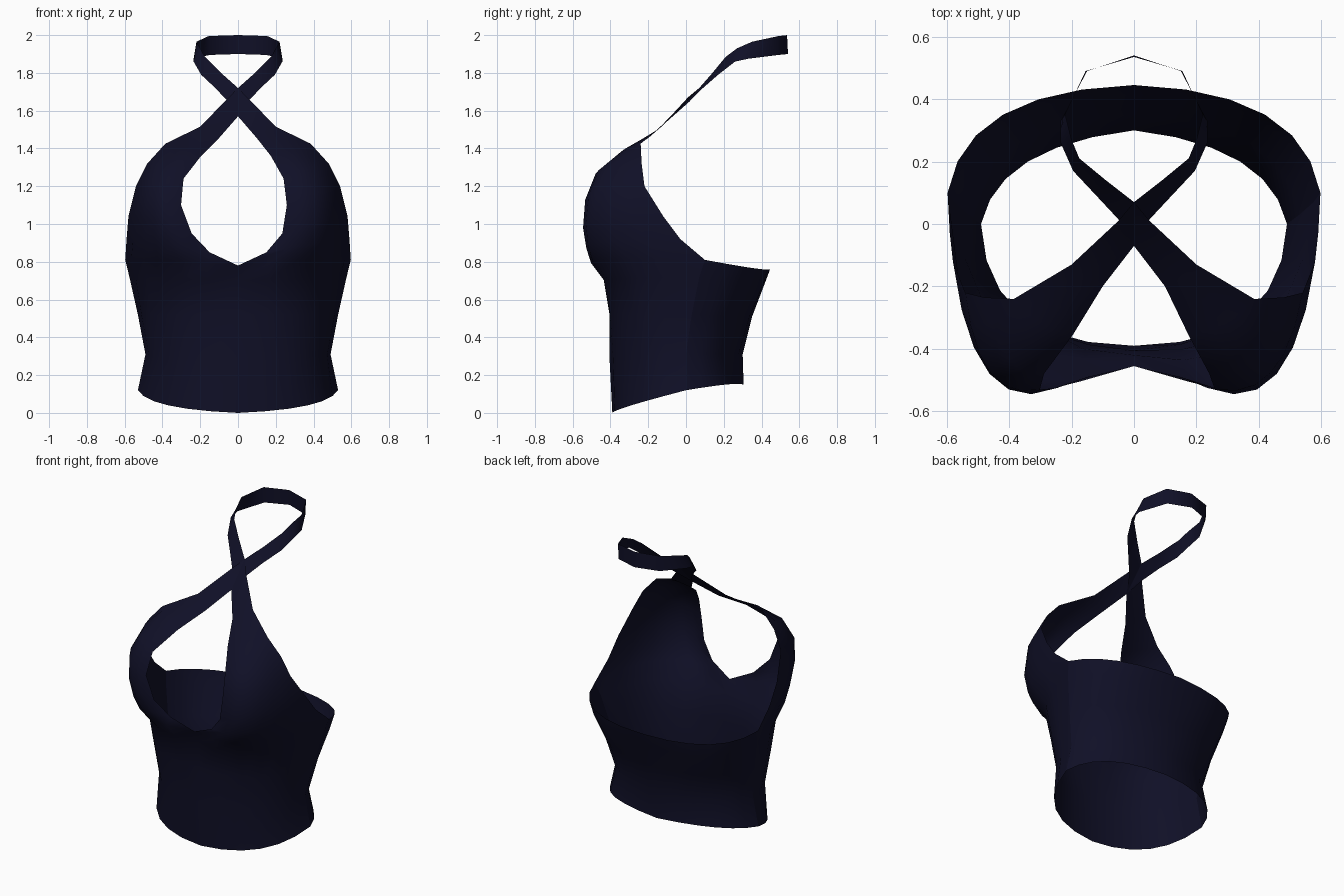
import bpy
import bmesh

cube = bpy.data.objects.get("Cube")
if cube:
    bpy.data.objects.remove(cube, do_unlink=True)

# Single fabric colour
navy = bpy.data.materials.new("dark_navy_fabric")
navy.use_nodes = True
colour = (0.005, 0.005, 0.02, 1)
navy.diffuse_color = colour
for node in navy.node_tree.nodes:
    if node.type == "BSDF_PRINCIPLED":
        node.inputs["Base Color"].default_value = colour
        node.inputs["Roughness"].default_value = 0.9


def arc(start, middle, end, steps):
    """Points on the parabola passing through three points."""
    points = []
    for step in range(steps + 1):
        t = step / steps
        weights = ((1 - t) * (1 - 2 * t), 4 * t * (1 - t), t * (2 * t - 1))
        points.append([sum(w * p[axis] for w, p in zip(weights, (start, middle, end)))
                       for axis in range(3)])
    return points


def overlap_shift(row):
    """The crossed halter pulls both neckline edges slightly to one side."""
    return -0.03 * max(0, 1 - abs(row[0][2] - 1.18) / 0.28)


def add_half(bm, rows, side, shifted):
    """Loft one half of a panel, with its faces pointing outward."""
    grid = []
    for row in rows:
        shift = overlap_shift(row) if shifted else 0
        last = len(row) - 1
        grid.append([bm.verts.new((side * x + shift * (1 - j / last), y, z))
                     for j, (x, y, z) in enumerate(row)])
    for lower, upper in zip(grid, grid[1:]):
        for j in range(len(lower) - 1):
            corners = [lower[j], lower[j + 1], upper[j + 1], upper[j]]
            bm.faces.new(corners if side > 0 else corners[::-1])


def build_panel(name, rows, shifted=False):
    """Make a mirrored, welded cloth panel."""
    bm = bmesh.new()
    for side in (1, -1):
        add_half(bm, rows, side, shifted)
    bmesh.ops.remove_doubles(bm, verts=bm.verts[:], dist=0.0005)
    mesh = bpy.data.meshes.new(name)
    bm.to_mesh(mesh)
    bm.free()
    mesh.materials.append(navy)
    for face in mesh.polygons:
        face.use_smooth = True
    obj = bpy.data.objects.new(name, mesh)
    bpy.context.collection.objects.link(obj)
    return obj


# Front rows: centre or neckline edge, middle, side seam or armhole edge
front_rows = [
    ((0, -.39, 0), (.37, -.29, .04), (.53, 0, .12)),
    ((0, -.405, .29), (.36, -.29, .3), (.49, 0, .31)),
    ((0, -.405, .52), (.39, -.31, .52), (.53, .03, .52)),
    ((0, -.42, .7), (.4, -.35, .71), (.575, .07, .72)),
    ((0, -.455, .78), (.42, -.43, .81), (.597, .1, .81)),
    ((.15, -.49, .85), (.44, -.465, .9), (.59, -.03, .92)),
    ((.24, -.525, .95), (.46, -.48, 1.02), (.58, -.12, 1.04)),
    ((.28, -.53, 1.1), (.45, -.475, 1.17), (.54, -.22, 1.2)),
    ((.265, -.48, 1.24), (.39, -.43, 1.3), (.48, -.235, 1.32)),
    ((.185, -.355, 1.36), (.29, -.32, 1.4), (.385, -.24, 1.425)),
]

# Strap edges, crossing over the centre and meeting behind the neck
strap_edges = [
    ((.1, -.2, 1.455), (.2, -.13, 1.515)),
    ((0, -.07, 1.57), (.05, .01, 1.67)),
    ((-.05, .015, 1.645), (0, .07, 1.72)),
    ((-.12, .09, 1.72), (-.09, .14, 1.8)),
    ((-.195, .17, 1.79), (-.175, .21, 1.885)),
    ((-.235, .26, 1.86), (-.2, .27, 1.93)),
    ((-.235, .33, 1.875), (-.22, .35, 1.965)),
    ((-.15, .49, 1.895), (-.155, .49, 1.995)),
    ((0, .54, 1.9), (0, .535, 2)),
]

# Back rows: side seam, middle, centre back
back_rows = [
    ((.53, 0, .12), (.37, .21, .15), (0, .305, .15)),
    ((.49, 0, .31), (.34, .2, .31), (0, .3, .31)),
    ((.53, .03, .52), (.37, .26, .51), (0, .35, .51)),
    ((.575, .07, .72), (.41, .33, .68), (0, .415, .68)),
    ((.597, .1, .81), (.42, .35, .767), (0, .445, .76)),
]

STEPS = 6
cups = [arc(*row, STEPS) for row in front_rows]
straps = []
for inner, outer in strap_edges:
    middle = [(a + b) / 2 for a, b in zip(inner, outer)]
    straps.append(arc(inner, middle, outer, STEPS))

build_panel("front_panel_with_halter_strap", cups + straps, shifted=True)
build_panel("back_panel", [arc(*row, STEPS) for row in back_rows])
